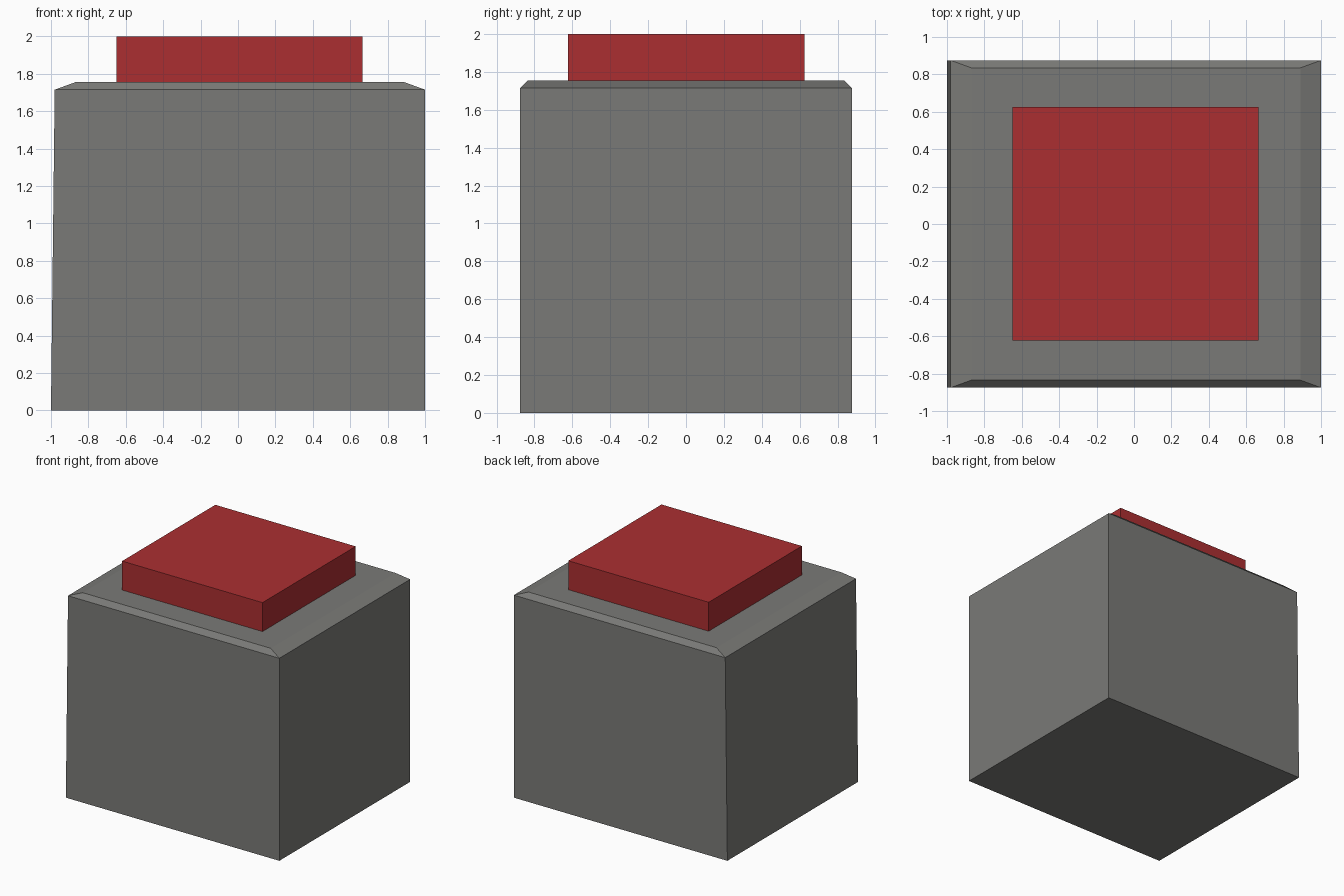
import bpy

if "Cube" in bpy.data.objects:
    bpy.data.objects.remove(bpy.data.objects["Cube"])


def material(name, rgb):
    m = bpy.data.materials.new(name)
    m.diffuse_color = (*rgb, 1)
    m.use_nodes = True
    m.node_tree.nodes["Principled BSDF"].inputs["Base Color"].default_value = m.diffuse_color
    return m


def stacked_solid(name, rings, mat):
    """Solid from rectangular sections (x0, x1, y0, y1, z), bottom to top."""
    verts, faces = [], []
    for x0, x1, y0, y1, z in rings:
        verts += [(x0, y0, z), (x1, y0, z), (x1, y1, z), (x0, y1, z)]
    for r in range(len(rings) - 1):
        a, b = r * 4, r * 4 + 4
        for i in range(4):
            j = (i + 1) % 4
            faces.append((a + i, a + j, b + j, b + i))
    t = (len(rings) - 1) * 4
    faces += [(3, 2, 1, 0), (t, t + 1, t + 2, t + 3)]
    me = bpy.data.meshes.new(name)
    me.from_pydata(verts, [], faces)
    me.materials.append(mat)
    ob = bpy.data.objects.new(name, me)
    bpy.context.collection.objects.link(ob)
    return ob


grey = material("warm grey", (0.195, 0.195, 0.185))
red = material("red", (0.41, 0.028, 0.031))

# Block with a slightly leaning left side and a chamfered top
stacked_solid("base_block", [
    (-1.0, 1.0, -0.875, 0.875, 0.0),
    (-0.98, 1.0, -0.875, 0.875, 1.715),
    (-0.87, 0.89, -0.835, 0.835, 1.755),
], grey)

# Raised button plate
stacked_solid("button", [
    (-0.65, 0.665, -0.622, 0.625, 1.75),
    (-0.65, 0.665, -0.622, 0.625, 2.0),
], red)
